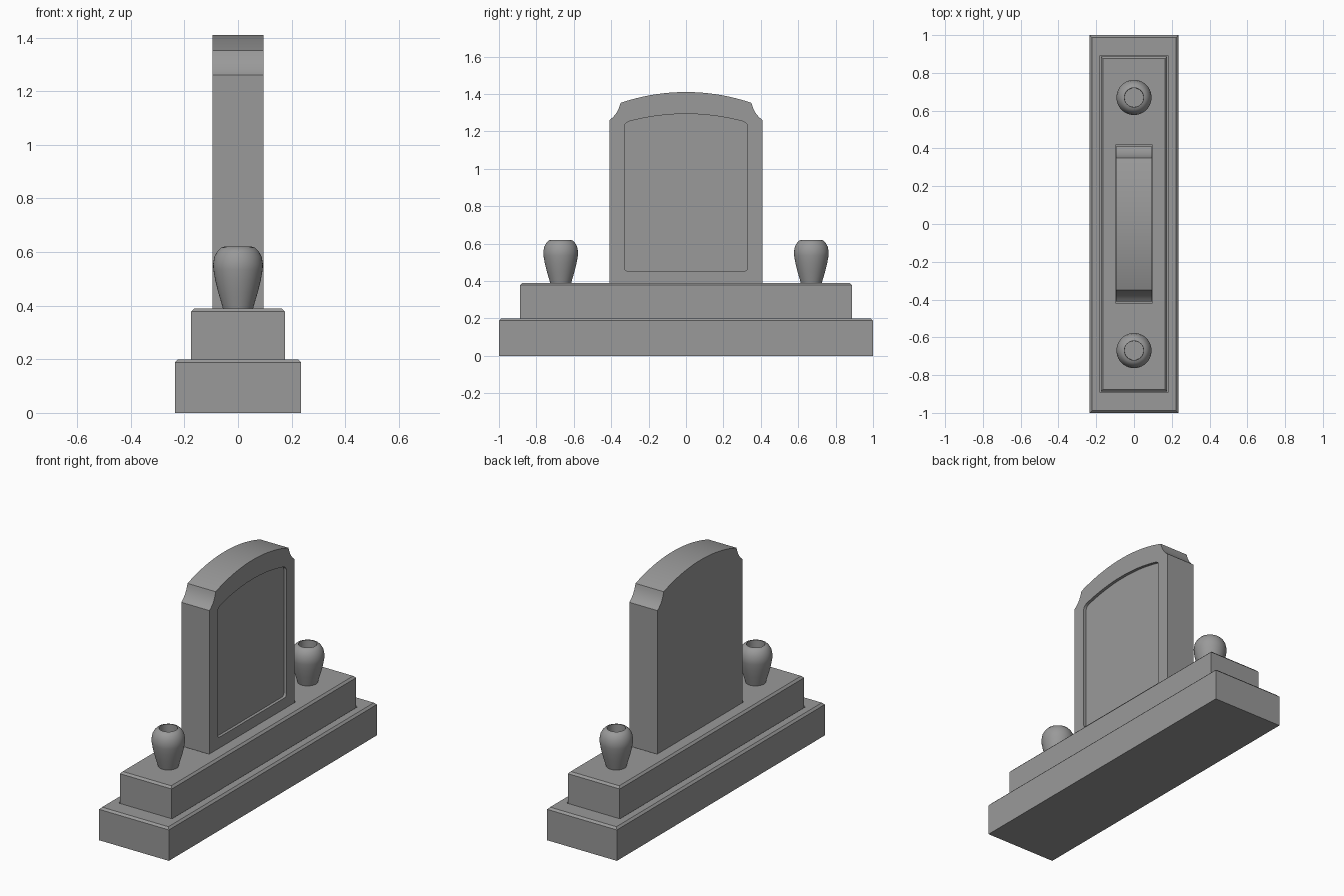
import bpy, bmesh, math
from mathutils import Vector

if "Cube" in bpy.data.objects:
    bpy.data.objects.remove(bpy.data.objects["Cube"])

granite = bpy.data.materials.new("granite")
granite.diffuse_color = (0.32, 0.32, 0.32, 1)
granite.use_nodes = True
granite.node_tree.nodes["Principled BSDF"].inputs["Base Color"].default_value = granite.diffuse_color


def add_object(name, bm):
    bmesh.ops.recalc_face_normals(bm, faces=bm.faces[:])
    mesh = bpy.data.meshes.new(name)
    bm.to_mesh(mesh)
    bm.free()
    mesh.materials.append(granite)
    ob = bpy.data.objects.new(name, mesh)
    bpy.context.collection.objects.link(ob)
    return ob


def select(ob):
    bpy.ops.object.select_all(action='DESELECT')
    ob.select_set(True)
    bpy.context.view_layer.objects.active = ob


def smooth(ob, angle=30):
    select(ob)
    bpy.ops.object.shade_smooth_by_angle(angle=math.radians(angle))


def carve(ob, cutter):
    """Subtract the cutter and throw it away."""
    cut = ob.modifiers.new("carve", 'BOOLEAN')
    cut.object = cutter
    cut.operation = 'DIFFERENCE'
    cut.solver = 'EXACT'
    select(ob)
    bpy.ops.object.modifier_apply(modifier=cut.name)
    bpy.data.objects.remove(cutter)


def slab(name, hx, hy, z0, z1, chamfer=0.012):
    """Block with its top rim chamfered."""
    bm = bmesh.new()
    bmesh.ops.create_cube(bm, size=1)
    for v in bm.verts:
        v.co = Vector((v.co.x * 2 * hx, v.co.y * 2 * hy, z1 if v.co.z > 0 else z0))
    if chamfer:
        rim = [e for e in bm.edges if all(v.co.z > z1 - 1e-4 for v in e.verts)]
        bmesh.ops.bevel(bm, geom=rim, offset=chamfer, segments=1, affect='EDGES')
    return add_object(name, bm)


def curve(a, c, b, n=8):
    """Quadratic curve from a to b pulled towards c."""
    a, b, c = Vector(a), Vector(b), Vector(c)
    return [a * (1 - t) ** 2 + c * 2 * t * (1 - t) + b * t * t
            for t in (i / n for i in range(n + 1))]


def arch(half, z_end, z_top, n=16):
    """Right half of a circular arch, from its end up to the crown."""
    rise = z_top - z_end
    r = (half ** 2 + rise ** 2) / (2 * rise)
    a = math.asin(half / r)
    return [Vector((r * math.sin(a * (1 - i / n)), z_top - r + r * math.cos(a * (1 - i / n))))
            for i in range(n + 1)]


def mirrored(half):
    """Close a right-half outline that ends on the centre line."""
    return half + [Vector((-p.x, p.y)) for p in reversed(half[:-1])]


def prism(name, outline, x0, x1):
    bm = bmesh.new()
    face = bm.faces.new([bm.verts.new((x0, p.x, p.y)) for p in outline])
    ext = bmesh.ops.extrude_face_region(bm, geom=[face])
    for v in ext['geom']:
        if isinstance(v, bmesh.types.BMVert):
            v.co.x = x1
    return add_object(name, bm)


# Stepped plinth, each step with a shallow socket for the part above
lower = slab("lower_base", 0.235, 1.0, 0.0, 0.2)
carve(lower, slab("socket_cutter", 0.18, 0.892, 0.192, 0.3, 0))
upper = slab("upper_base", 0.175, 0.887, 0.192, 0.39)
carve(upper, slab("socket_cutter", 0.098, 0.417, 0.382, 0.5, 0))

# Upright stone: scooped shoulders and arched top
stone_half = ([Vector((0.41, 0.382))]
              + curve((0.41, 1.26), (0.365, 1.29), (0.35, 1.352))
              + arch(0.35, 1.352, 1.41)[1:])
stone = prism("headstone", mirrored(stone_half), -0.095, 0.095)

# Sunken panel on the +x face
panel_half = (curve((0.31, 0.453), (0.33, 0.453), (0.33, 0.473), 5)
              + curve((0.33, 1.222), (0.33, 1.25), (0.285, 1.258), 6)
              + arch(0.285, 1.258, 1.293)[1:])
carve(stone, prism("panel_cutter", mirrored(panel_half), 0.077, 0.15))
smooth(stone, 20)

# Pair of hollow vases, lathed
profile = [(0, 0.385), (0.055, 0.385), (0.062, 0.41), (0.074, 0.45), (0.085, 0.495),
           (0.092, 0.535), (0.093, 0.555), (0.088, 0.583), (0.077, 0.603),
           (0.064, 0.616), (0.051, 0.62), (0.05, 0.56), (0, 0.56)]
for side, y in (("left", -0.67), ("right", 0.67)):
    bm = bmesh.new()
    vs = [bm.verts.new((r, 0, z)) for r, z in profile]
    es = [bm.edges.new(p) for p in zip(vs, vs[1:])]
    bmesh.ops.spin(bm, geom=vs + es, cent=(0, 0, 0), axis=(0, 0, 1),
                   angle=math.tau, steps=40, use_duplicate=False)
    bmesh.ops.remove_doubles(bm, verts=bm.verts[:], dist=1e-5)
    vase = add_object("vase_" + side, bm)
    vase.location.y = y
    smooth(vase, 35)
